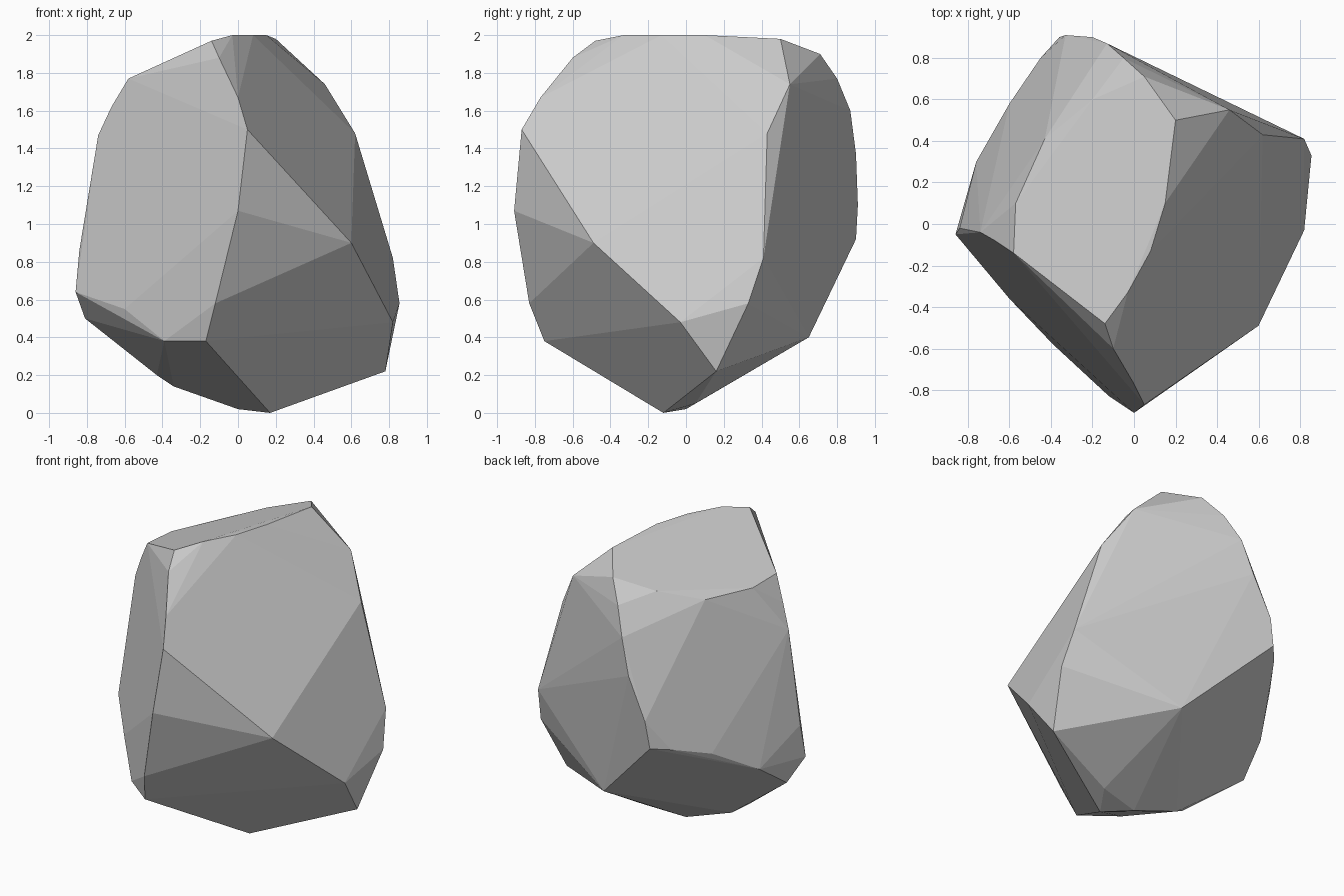
import bpy, bmesh
from math import radians

if "Cube" in bpy.data.objects:
    bpy.data.objects.remove(bpy.data.objects["Cube"])

# Ridge lines where the big chiselled planes of the boulder meet
ridges = {
    "top_right": [(-.14, -.48, 1.97), (-.03, -.33, 2), (.08, -.13, 2), (.15, .1, 2), (.2, .5, 1.98)],
    "top_left": [(.05, .71, 1.9), (-.2, .6, 1.83), (-.43, .41, 1.76), (-.57, .1, 1.76), (-.58, -.14, 1.77)],
    "front": [(-.1, -.6, 1.88), (0, -.77, 1.67), (.05, -.87, 1.5), (0, -.91, 1.07),
              (-.12, -.83, .58), (-.17, -.75, .38)],
    "left": [(-.67, -.08, 1.62), (-.74, -.04, 1.47), (-.84, -.02, .86), (-.86, -.05, .64)],
    "back": [(-.05, .8, 1.77), (-.13, .87, 1.6), (-.2, .9, 1.37), (-.33, .91, 1.1), (-.36, .9, .92)],
    "right": [(.46, .55, 1.74), (.62, .43, 1.48), (.82, .41, .82), (.855, .33, .58), (.78, .16, .22)],
    "right_low": [(.28, -.66, .93), (.6, -.49, .9), (.82, -.03, .48)],
    "left_low": [(-.73, -.2, .62), (-.6, -.36, .55), (-.39, -.58, .38)],
    "back_low": [(-.45, .8, .9), (-.6, .58, .83), (-.76, .3, .66), (-.81, .08, .5), (.16, .65, .4)],
    "base": [(-.43, -.05, .2), (-.34, 0, .14), (0, 0, .02), (.17, -.12, 0), (.28, .05, .05)],
}

# Skin the ridges into one closed faceted stone
bm = bmesh.new()
for line in ridges.values():
    for p in line:
        bm.verts.new(p)
hull = bmesh.ops.convex_hull(bm, input=bm.verts)
loose = {v for v in hull["geom_interior"] + hull["geom_unused"] if isinstance(v, bmesh.types.BMVert)}
bmesh.ops.delete(bm, geom=[v for v in loose if not v.link_faces], context='VERTS')

# Merge nearly coplanar triangles into the broad flat planes
bmesh.ops.dissolve_limit(bm, angle_limit=radians(4), verts=bm.verts, edges=bm.edges)
bmesh.ops.recalc_face_normals(bm, faces=bm.faces)

mesh = bpy.data.meshes.new("boulder")
bm.to_mesh(mesh)
bm.free()
boulder = bpy.data.objects.new("boulder", mesh)
bpy.context.collection.objects.link(boulder)
